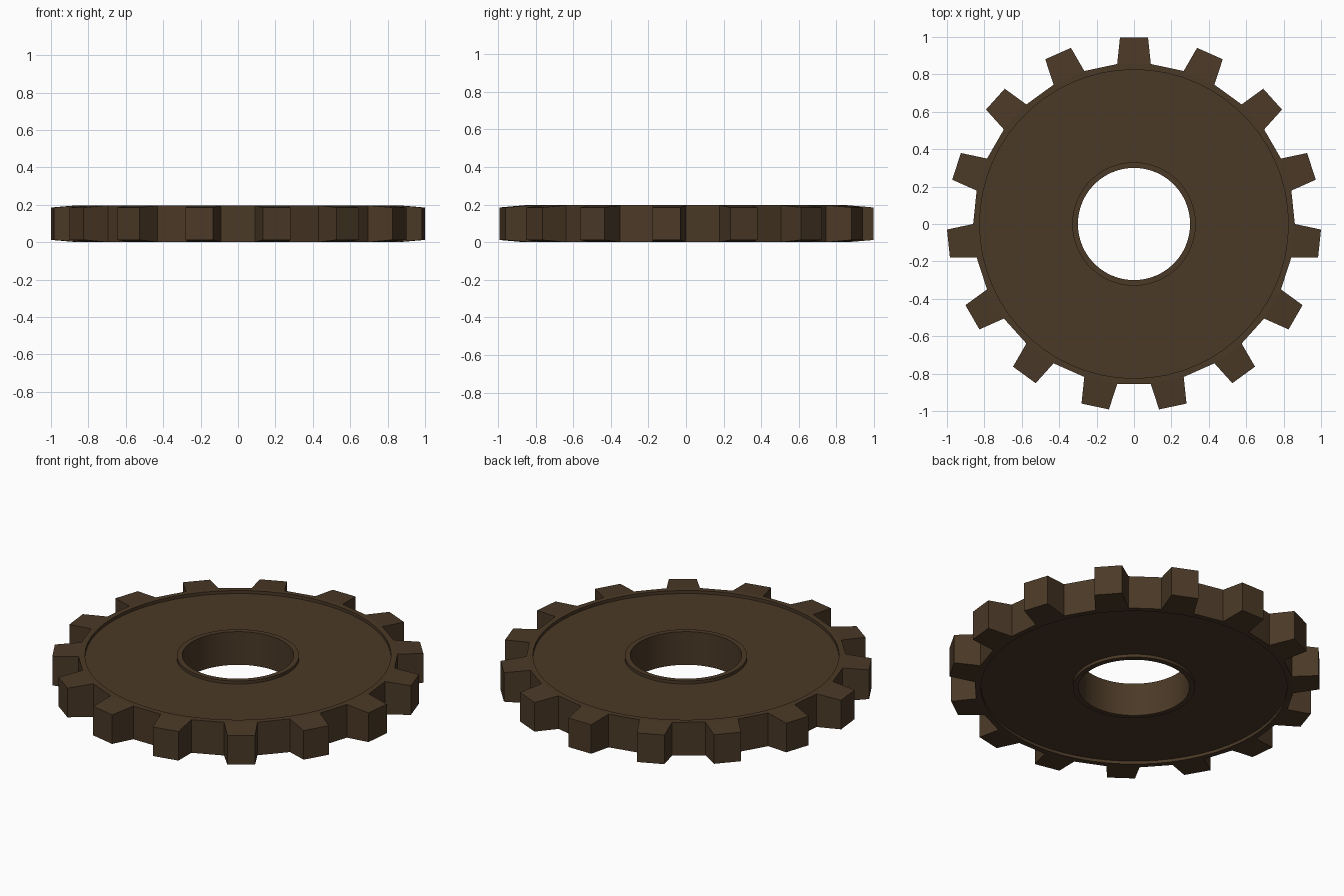
import bpy, bmesh, math

if "Cube" in bpy.data.objects:
    bpy.data.objects.remove(bpy.data.objects["Cube"])

TEETH = 15
N = TEETH * 4            # four steps per tooth: centre, flank, gap, flank
H = 0.197                # full thickness
RECESS = 0.018           # depth of the sunken web on each face
ROOT, TIP = 0.86, 1.0003
TIP_HALF = math.radians(4.3)
TIP_DROP = 0.012         # teeth get thinner toward the tip

mat = bpy.data.materials.new("dark brown metal")
mat.diffuse_color = (0.070, 0.041, 0.020, 1)
mat.use_nodes = True
mat.node_tree.nodes["Principled BSDF"].inputs["Base Color"].default_value = mat.diffuse_color

bm = bmesh.new()
STEP = 2 * math.pi / N


def vert(r, a, z):
    a += math.pi / 2
    return bm.verts.new((r * math.cos(a), r * math.sin(a), z))


def ring(r, z):
    return [vert(r, i * STEP, z) for i in range(N)]


def root_ring(z):
    # 30-sided root outline with midpoints lying on the chords
    return [vert(ROOT if i % 2 else ROOT * math.cos(STEP), i * STEP, z)
            for i in range(N)]


def bridge(a, b, smooth=False):
    for i in range(N):
        j = (i + 1) % N
        f = bm.faces.new((a[i], a[j], b[j], b[i]))
        f.smooth = smooth


# Each face of the wheel: bore edge, hub lip, sunken web, outer rim
def side(z, floor):
    bore, lip = ring(0.30, z), ring(0.33, z)
    web_in, web_out = ring(0.33, floor), ring(0.825, floor)
    rim, root = ring(0.825, z), root_ring(z)
    bridge(bore, lip)
    bridge(lip, web_in, True)
    bridge(web_in, web_out)
    bridge(web_out, rim, True)
    bridge(rim, root)
    return bore, root


bore_t, root_t = side(H, H - RECESS)
bore_b, root_b = side(0, RECESS)
bridge(bore_t, bore_b, True)

# Teeth and the straight walls between them
for t in range(TEETH):
    c = t * 4
    l, r, g = (c + 1) % N, (c - 1) % N, (c + 2) % N
    nxt = (c + 3) % N
    a = c * STEP
    tops = [vert(TIP * math.cos(TIP_HALF) / math.cos(s), a + s, H - TIP_DROP)
            for s in (-TIP_HALF, 0, TIP_HALF)]
    bots = [vert(TIP * math.cos(TIP_HALF) / math.cos(s), a + s, TIP_DROP)
            for s in (-TIP_HALF, 0, TIP_HALF)]
    for root, tip in ((root_t, tops), (root_b, bots)):
        bm.faces.new((root[r], root[c], tip[1], tip[0]))
        bm.faces.new((root[c], root[l], tip[2], tip[1]))
    for k in (0, 1):
        bm.faces.new((tops[k], tops[k + 1], bots[k + 1], bots[k]))
    bm.faces.new((root_t[r], tops[0], bots[0], root_b[r]))
    bm.faces.new((root_t[l], tops[2], bots[2], root_b[l]))
    bm.faces.new((root_t[l], root_t[g], root_b[g], root_b[l]))
    bm.faces.new((root_t[g], root_t[nxt], root_b[nxt], root_b[g]))

bmesh.ops.recalc_face_normals(bm, faces=bm.faces[:])
# Keep corners crisp where faces meet at a clear angle
for e in bm.edges:
    e.smooth = e.calc_face_angle(0) < math.radians(30)

mesh = bpy.data.meshes.new("gear_wheel")
bm.to_mesh(mesh)
bm.free()
mesh.materials.append(mat)
gear = bpy.data.objects.new("gear_wheel", mesh)
bpy.context.collection.objects.link(gear)
